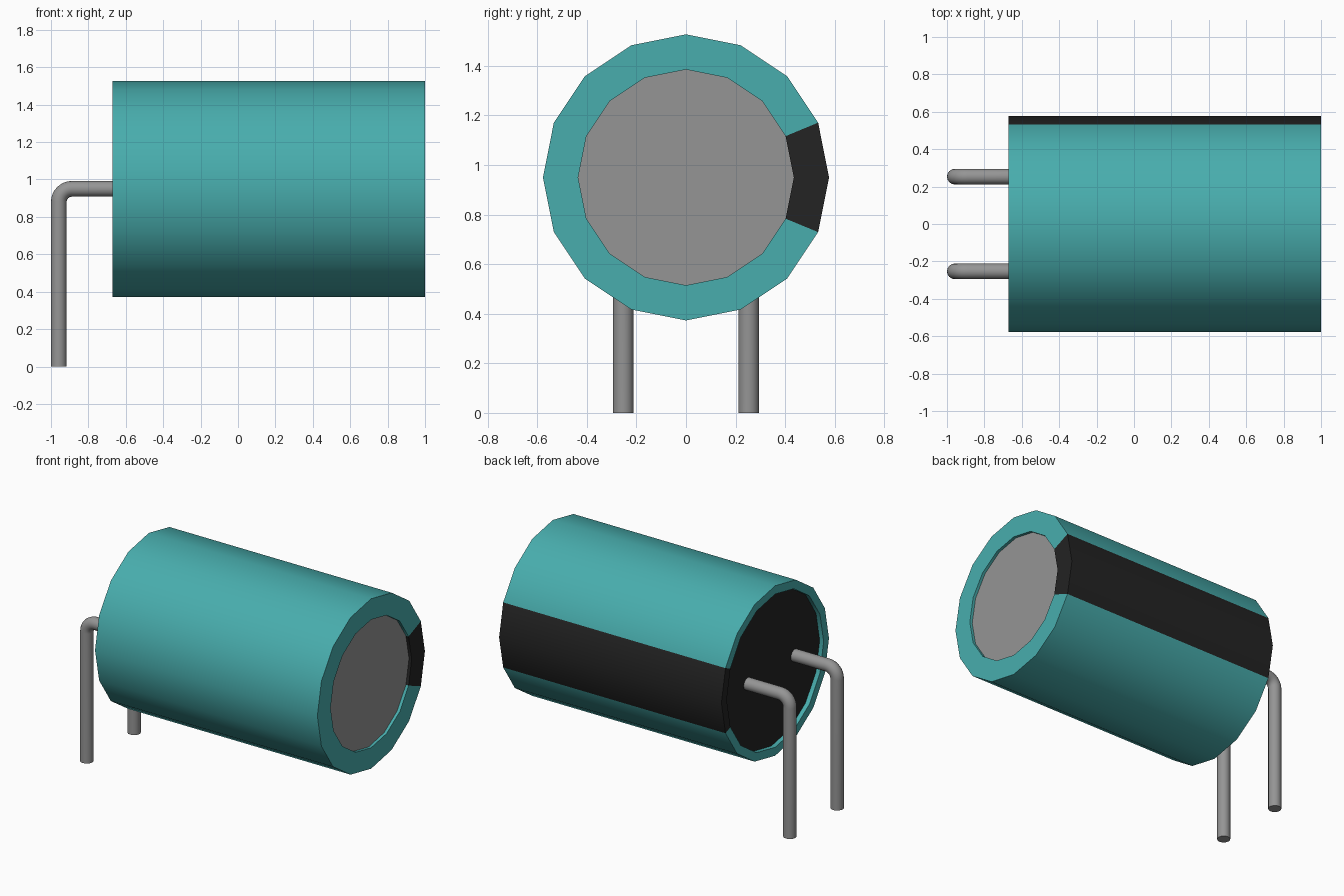
import bpy
import bmesh
from math import sin, cos, pi, radians

cube = bpy.data.objects.get("Cube")
if cube:
    bpy.data.objects.remove(cube, do_unlink=True)

SIDES = 16
AXIS_Z = 0.95


def make_material(name, color):
    mat = bpy.data.materials.new(name)
    mat.use_nodes = True
    mat.diffuse_color = (*color, 1)
    mat.node_tree.nodes["Principled BSDF"].inputs["Base Color"].default_value = (*color, 1)
    return mat


teal = make_material("teal_sleeve", (0.065, 0.42, 0.42))
black = make_material("black", (0.017, 0.017, 0.017))
grey = make_material("grey_metal", (0.30, 0.30, 0.30))


def finish(obj):
    bpy.ops.object.select_all(action="DESELECT")
    obj.select_set(True)
    bpy.context.view_layer.objects.active = obj
    if obj.type == "CURVE":
        bpy.ops.object.convert(target="MESH")
    bpy.ops.object.shade_smooth_by_angle(angle=radians(40))


def lathe(name, profile, mats, cap=False):
    """Turn (x, radius) points around the long axis."""
    bm = bmesh.new()
    rings = [[bm.verts.new((x, r * cos(2 * pi * i / SIDES), AXIS_Z + r * sin(2 * pi * i / SIDES)))
              for i in range(SIDES)] for x, r in profile]
    for a, b in zip(rings, rings[1:]):
        for i in range(SIDES):
            j = (i + 1) % SIDES
            face = bm.faces.new((a[i], a[j], b[j], b[i]))
            # Polarity stripe covers the two sides facing +y
            if len(mats) > 1 and i in (0, SIDES - 1):
                face.material_index = 1
    if cap:
        bm.faces.new(rings[0])
        bm.faces.new(rings[-1])
    bmesh.ops.recalc_face_normals(bm, faces=bm.faces)
    mesh = bpy.data.meshes.new(name)
    bm.to_mesh(mesh)
    bm.free()
    for mat in mats:
        mesh.materials.append(mat)
    obj = bpy.data.objects.new(name, mesh)
    bpy.context.collection.objects.link(obj)
    finish(obj)


# Sleeve wrapped over both ends, closed where it meets the inner parts
lathe("sleeve", [(0.98, 0.435), (1.0, 0.435), (1.0, 0.577),
                 (-0.67, 0.577), (-0.67, 0.52), (-0.64, 0.52), (0.98, 0.435)], [teal, black])

# Metal top of the can and rubber seal at the lead end
lathe("can_top", [(0.96, 0.435), (0.98, 0.435)], [grey], cap=True)
lathe("rubber_seal", [(-0.64, 0.52), (-0.62, 0.519)], [black], cap=True)

# Bent wire leads
LEAD_X, BEND = -0.958, 0.07
path = [(-0.63, AXIS_Z)]
for k in range(9):
    t = pi / 2 + k * pi / 16
    path.append((LEAD_X + BEND + BEND * cos(t), AXIS_Z - BEND + BEND * sin(t)))
path.append((LEAD_X, 0))

for name, y in (("lead_front", -0.253), ("lead_back", 0.253)):
    curve = bpy.data.curves.new(name, "CURVE")
    curve.dimensions = "3D"
    curve.bevel_depth = 0.042
    curve.bevel_resolution = 6
    curve.use_fill_caps = True
    spline = curve.splines.new("POLY")
    spline.points.add(len(path) - 1)
    for point, (x, z) in zip(spline.points, path):
        point.co = (x, y, z, 1)
    curve.materials.append(grey)
    lead = bpy.data.objects.new(name, curve)
    bpy.context.collection.objects.link(lead)
    finish(lead)
